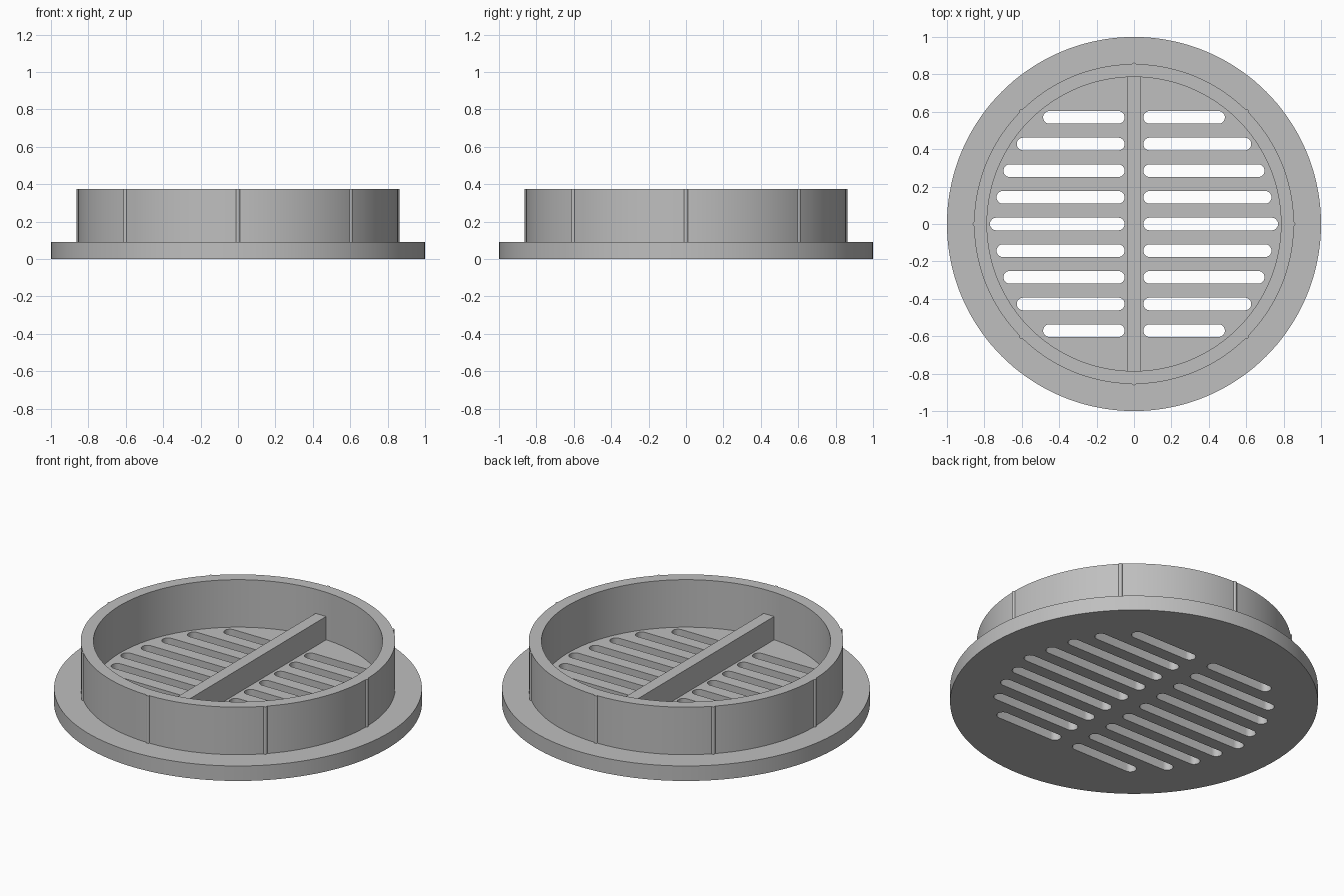
import bpy
import bmesh
from math import cos, sin, pi, radians
from mathutils import Matrix, Vector

default = bpy.data.objects.get("Cube")
if default:
    bpy.data.objects.remove(default, do_unlink=True)

PLATE_TOP, RING_TOP, BAR_TOP = 0.09, 0.375, 0.23
RING_OUT, RING_IN = 0.855, 0.786
SINK = 0.01  # overlap of raised parts into the plate

gray = bpy.data.materials.new("plain_gray")
gray.use_nodes = True
gray.diffuse_color = (0.52, 0.52, 0.52, 1)
gray.node_tree.nodes["Principled BSDF"].inputs["Base Color"].default_value = gray.diffuse_color


def finish(name, bm):
    """Turn a bmesh into a gray object with smooth curves and sharp edges."""
    bmesh.ops.recalc_face_normals(bm, faces=bm.faces)
    mesh = bpy.data.meshes.new(name)
    bm.to_mesh(mesh)
    bm.free()
    mesh.materials.append(gray)
    obj = bpy.data.objects.new(name, mesh)
    bpy.context.collection.objects.link(obj)
    return obj


def smooth(obj):
    bpy.ops.object.select_all(action="DESELECT")
    obj.select_set(True)
    bpy.context.view_layer.objects.active = obj
    bpy.ops.object.shade_smooth_by_angle(angle=radians(35))


def prism(bm, outline, z0, z1):
    """Extrude a flat outline from z0 to z1."""
    face = bm.faces.new([bm.verts.new((x, y, z0)) for x, y in outline])
    top = bmesh.ops.extrude_face_region(bm, geom=[face])["geom"]
    bmesh.ops.translate(bm, vec=(0, 0, z1 - z0),
                        verts=[v for v in top if isinstance(v, bmesh.types.BMVert)])


def arc(cx, cy, r, start, end, steps):
    angles = [start + (end - start) * i / steps for i in range(steps + 1)]
    return [(cx + r * cos(a), cy + r * sin(a)) for a in angles]


# Round base plate
bm = bmesh.new()
prism(bm, arc(0, 0, 1, 0, 2 * pi, 144)[:-1], 0, PLATE_TOP)
plate = finish("base_plate", bm)

# Rounded drain slots, shorter towards the front and back, cut on both sides
bm = bmesh.new()
SLOT_R, SLOT_START, PITCH = 0.034, 0.05, 0.1425
for row, slot_end in enumerate([0.77, 0.735, 0.698, 0.627, 0.486]):
    for y in {row * PITCH, -row * PITCH}:
        outline = (arc(slot_end - SLOT_R, y, SLOT_R, -pi / 2, pi / 2, 12)
                   + arc(SLOT_START + SLOT_R, y, SLOT_R, pi / 2, 3 * pi / 2, 12))
        for side in (1, -1):
            prism(bm, [(side * px, py) for px, py in outline], -0.1, 0.2)
cutter = finish("slot_cutter", bm)
cutter.hide_render = True

cut = plate.modifiers.new("slots", "BOOLEAN")
cut.operation = "DIFFERENCE"
cut.solver = "EXACT"
cut.object = cutter
bpy.context.view_layer.objects.active = plate
bpy.ops.object.modifier_apply(modifier=cut.name)
bpy.data.objects.remove(cutter, do_unlink=True)
smooth(plate)

# Upright ring wall
bm = bmesh.new()
low = PLATE_TOP - SINK
corners = [(RING_IN, low), (RING_OUT, low), (RING_OUT, RING_TOP), (RING_IN, RING_TOP)]
verts = [bm.verts.new((r, 0, z)) for r, z in corners]
edges = [bm.edges.new((verts[i], verts[(i + 1) % 4])) for i in range(4)]
bmesh.ops.spin(bm, geom=verts + edges, cent=(0, 0, 0), axis=(0, 0, 1),
               angle=2 * pi, steps=144, use_duplicate=False)
bmesh.ops.remove_doubles(bm, verts=bm.verts, dist=0.0001)
smooth(finish("ring_wall", bm))

# Eight thin grip ribs around the wall
bm = bmesh.new()
for i in range(8):
    a = i * pi / 4
    prism(bm, arc(0.851 * cos(a), 0.851 * sin(a), 0.012, a, a + 2 * pi, 12)[:-1],
          low, RING_TOP)
smooth(finish("grip_ribs", bm))

# Cross bar spanning the ring
bm = bmesh.new()
size = Vector((0.07, 2 * RING_IN + 0.01, BAR_TOP - low))
bmesh.ops.create_cube(bm, size=1, matrix=Matrix.Translation((0, 0, (BAR_TOP + low) / 2))
                      @ Matrix.Diagonal(size).to_4x4())
finish("cross_bar", bm)
